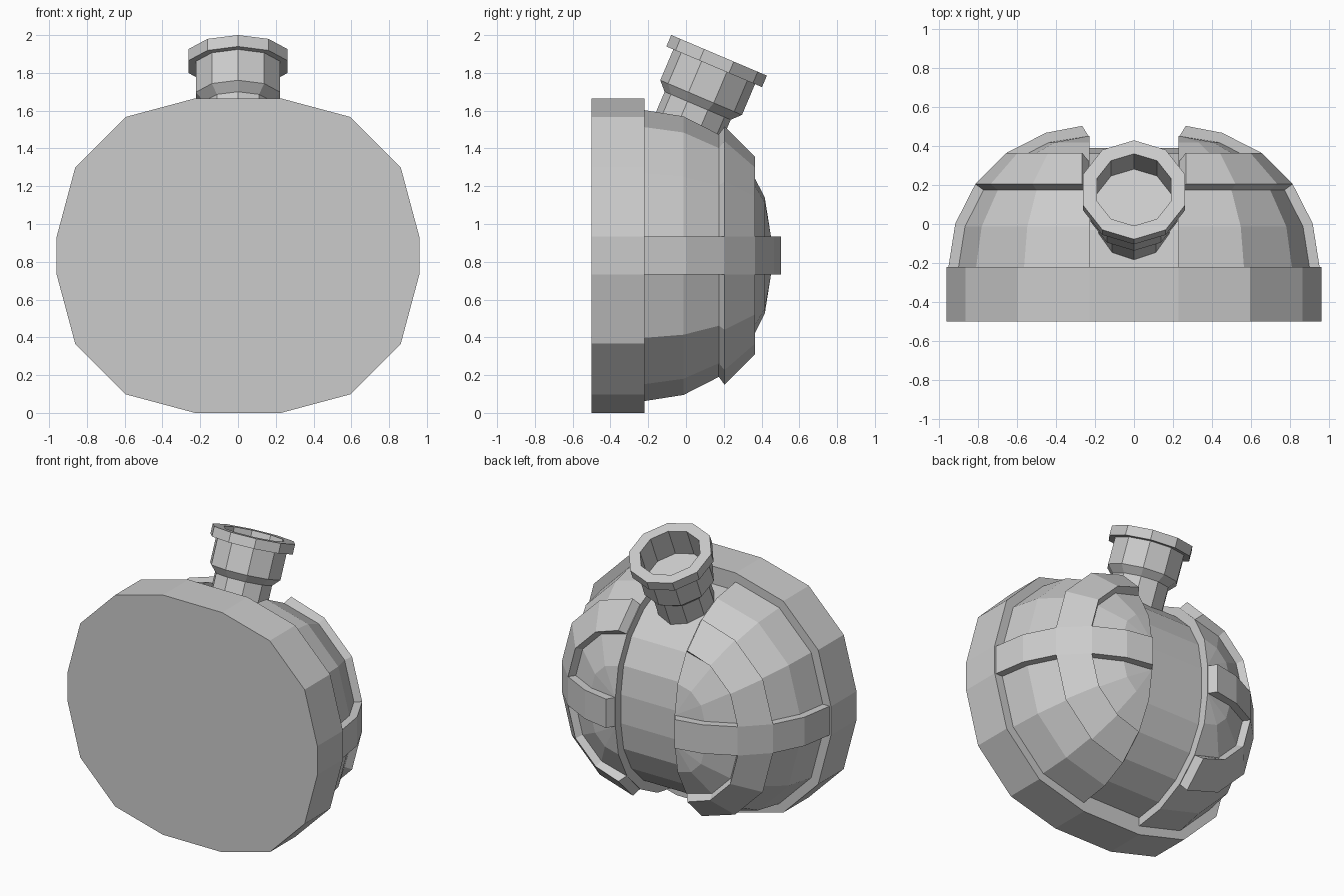
import bpy, bmesh
from math import sin, cos, radians, pi

cube = bpy.data.objects.get("Cube")
if cube:
    bpy.data.objects.remove(cube, do_unlink=True)

CX, HZ, MID = 0.2275, 0.1, 0.8325   # split offsets and centre height
BACK, FRONT = -0.22, -0.5           # back and front of the flat disc
CAP = 0.265                         # inner end of the raised straps

grey = bpy.data.materials.new("plain grey")
grey.use_nodes = True
grey.diffuse_color = (0.6, 0.6, 0.6, 1)
grey.node_tree.nodes["Principled BSDF"].inputs["Base Color"].default_value = (0.6, 0.6, 0.6, 1)

# Longitudes of one half: two quarter arcs joined by a straight middle
LONS = [(a, -1) for a in range(-90, 1, 30)] + [(a, 1) for a in range(0, 91, 30)]
LATS = range(0, 91, 18)


def point(radius, lat, lon):
    a, side = radians(lon[0]), lon[1]
    ring = radius * cos(radians(lat))
    return (CX + ring * cos(a), BACK + radius * sin(radians(lat)),
            MID + side * HZ + ring * sin(a))


def finish(name, bm, mirror=False):
    bmesh.ops.remove_doubles(bm, verts=bm.verts, dist=0.0005)
    bmesh.ops.recalc_face_normals(bm, faces=bm.faces)
    mesh = bpy.data.meshes.new(name)
    bm.to_mesh(mesh)
    bm.free()
    mesh.materials.append(grey)
    obj = bpy.data.objects.new(name, mesh)
    bpy.context.collection.objects.link(obj)
    if mirror:
        obj.modifiers.new("Mirror", 'MIRROR').use_mirror_merge = False
    return obj


def hull(name, points, mirror=False):
    bm = bmesh.new()
    for p in points:
        bm.verts.new(p)
    bmesh.ops.remove_doubles(bm, verts=bm.verts, dist=0.0005)
    result = bmesh.ops.convex_hull(bm, input=bm.verts)
    loose = {g for g in result["geom_interior"] + result["geom_unused"]
             if isinstance(g, bmesh.types.BMVert)}
    bmesh.ops.delete(bm, geom=list(loose), context='VERTS')
    bmesh.ops.dissolve_limit(bm, angle_limit=radians(0.5), verts=bm.verts, edges=bm.edges)
    return finish(name, bm, mirror)


# Thick flat front disc
outline = [point(0.7325, 0, lon) for lon in LONS]
hull("front_disc", [(s * x, y, z) for x, _, z in outline for s in (-1, 1) for y in (FRONT, BACK)])

# Recessed half domes on either side
hull("side_dome", [point(0.67, lat, lon) for lat in LATS for lon in LONS], mirror=True)

# Deeper channel between the domes
channel = [point(0.61, lat, lon) for lat in LATS for lon in (LONS[0], LONS[-1])]
hull("centre_channel", [(s * CX, y, z) for _, y, z in channel for s in (-1, 1)])

# Raised straps: a ring around each dome crossed by a horizontal band
bm = bmesh.new()
outer, inner = {}, {}
for r, lat in enumerate(LATS):
    for c, lon in enumerate(LONS):
        x, y, z = point(0.722, lat, lon)
        outer[r, c] = bm.verts.new((max(x, CAP), y, z))
        inner[r, c] = bm.verts.new(point(0.662, lat, lon))
below = {outer[k]: inner[k] for k in outer}
for r in range(len(LATS) - 1):
    for c in range(len(LONS) - 1):
        if r == 2 or c == 3:
            bm.faces.new([outer[k] for k in ((r, c), (r, c + 1), (r + 1, c + 1), (r + 1, c))])
tops = list(bm.faces)
for edge in [e for e in bm.edges if e.is_boundary]:
    a, b = edge.verts
    bm.faces.new((a, b, below[b], below[a]))
for face in tops:
    bm.faces.new([below[v] for v in reversed(face.verts)])
bmesh.ops.delete(bm, geom=[v for v in bm.verts if not v.link_faces], context='VERTS')
finish("raised_straps", bm, mirror=True)

# Tilted spout: stem, flared collar, lip and hollow mouth
profile = [(0.19, -0.55), (0.19, -0.29), (0.235, -0.243), (0.235, -0.066),
           (0.275, -0.066), (0.275, 0), (0.2, 0), (0.2, -0.2)]
SIDES = 10
bm = bmesh.new()
rings = []
for radius, height in profile:
    angles = [pi / 2 + 2 * pi * i / SIDES for i in range(SIDES)]
    rings.append([bm.verts.new((radius * cos(a), radius * sin(a), height)) for a in angles])
for low, high in zip(rings, rings[1:]):
    for i in range(SIDES):
        j = (i + 1) % SIDES
        bm.faces.new((low[i], low[j], high[j], high[i]))
bm.faces.new(rings[0][::-1])
bm.faces.new(rings[-1])
spout = finish("spout", bm)
spout.location = (0, 0.175, 1.893)
spout.rotation_euler = (radians(-23), 0, 0)
